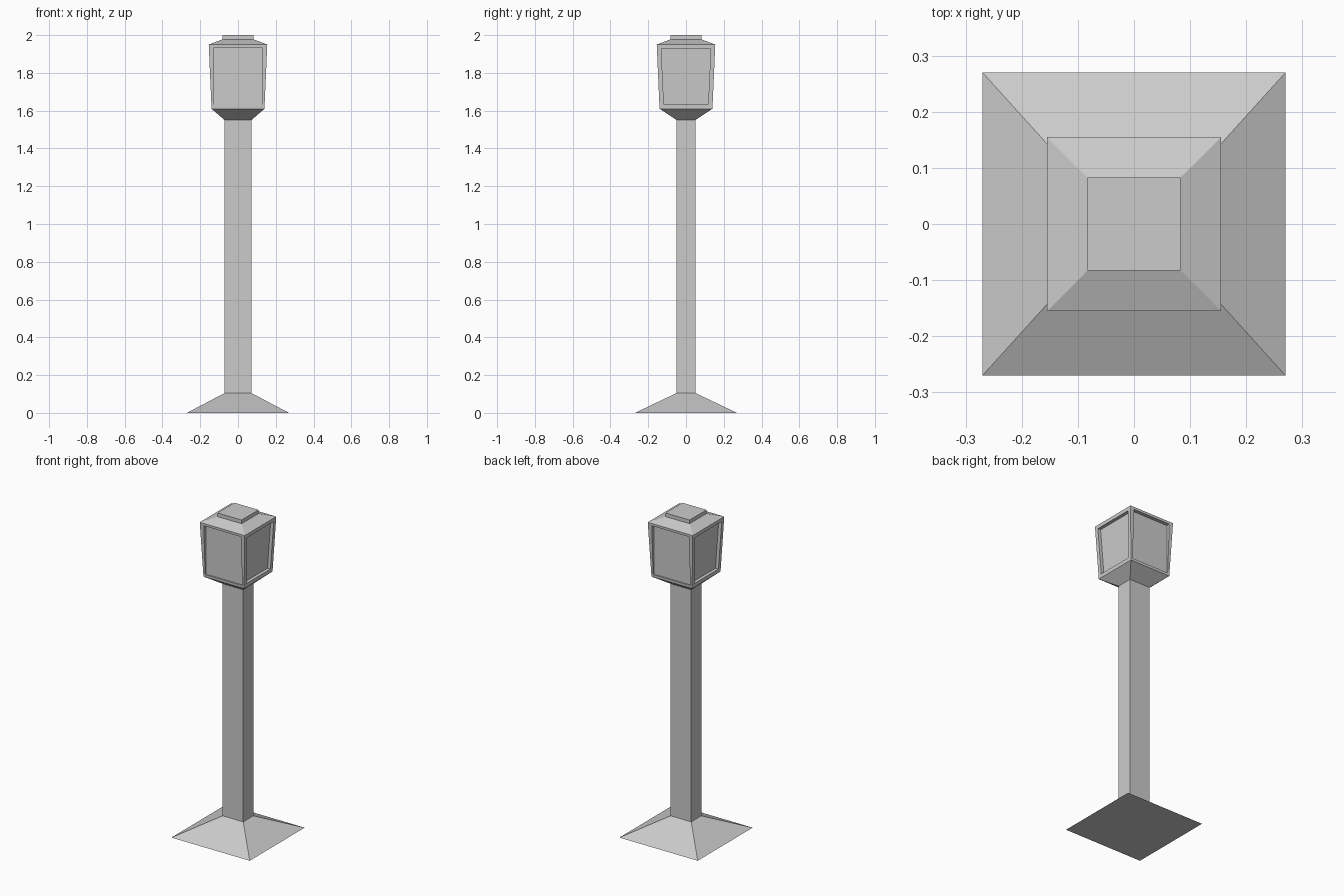
import bpy, bmesh

if "Cube" in bpy.data.objects:
    bpy.data.objects.remove(bpy.data.objects["Cube"])


def loft(name, sections):
    """Closed solid through rectangular sections (half_x, half_y, z)."""
    bm = bmesh.new()
    rings = [[bm.verts.new((sx * hx, sy * hy, z))
              for sx, sy in ((-1, -1), (1, -1), (1, 1), (-1, 1))]
             for hx, hy, z in sections]
    bm.faces.new(rings[0][::-1])
    bm.faces.new(rings[-1])
    for a, b in zip(rings, rings[1:]):
        for i in range(4):
            j = (i + 1) % 4
            bm.faces.new((a[i], a[j], b[j], b[i]))
    bm.normal_update()
    return name, bm


def finish(part):
    name, bm = part
    mesh = bpy.data.meshes.new(name)
    bm.to_mesh(mesh)
    bm.free()
    obj = bpy.data.objects.new(name, mesh)
    bpy.context.collection.objects.link(obj)


# Flared foot and rectangular post
finish(loft("post", [(0.27, 0.27, 0), (0.071, 0.05, 0.105), (0.071, 0.05, 1.55)]))

# Lantern head: flared underside, tapered body, hipped roof and square cap
head = loft("lantern_head", [(0.071, 0.05, 1.55), (0.14, 0.14, 1.61),
                             (0.155, 0.155, 1.95), (0.083, 0.083, 1.977),
                             (0.083, 0.083, 2.0)])
bm = head[1]
sides = [f for f in bm.faces if abs(f.calc_center_median().z - 1.78) < 0.01]

# Recessed window panels on all four sides
for face in sides:
    n = face.normal.copy()
    front = abs(n.y) > abs(n.x)
    bmesh.ops.inset_region(bm, faces=[face], thickness=0.022 if front else 0.033)
    if front:
        for v in face.verts:
            v.co.x = 0.128 if v.co.x > 0 else -0.128
    panel = bmesh.ops.extrude_discrete_faces(bm, faces=[face])["faces"][0]
    for v in panel.verts:
        if front:
            v.co.y = -0.133 if n.y < 0 else 0.133
        else:
            v.co.x += -0.02 if n.x > 0 else 0.02
finish(head)
